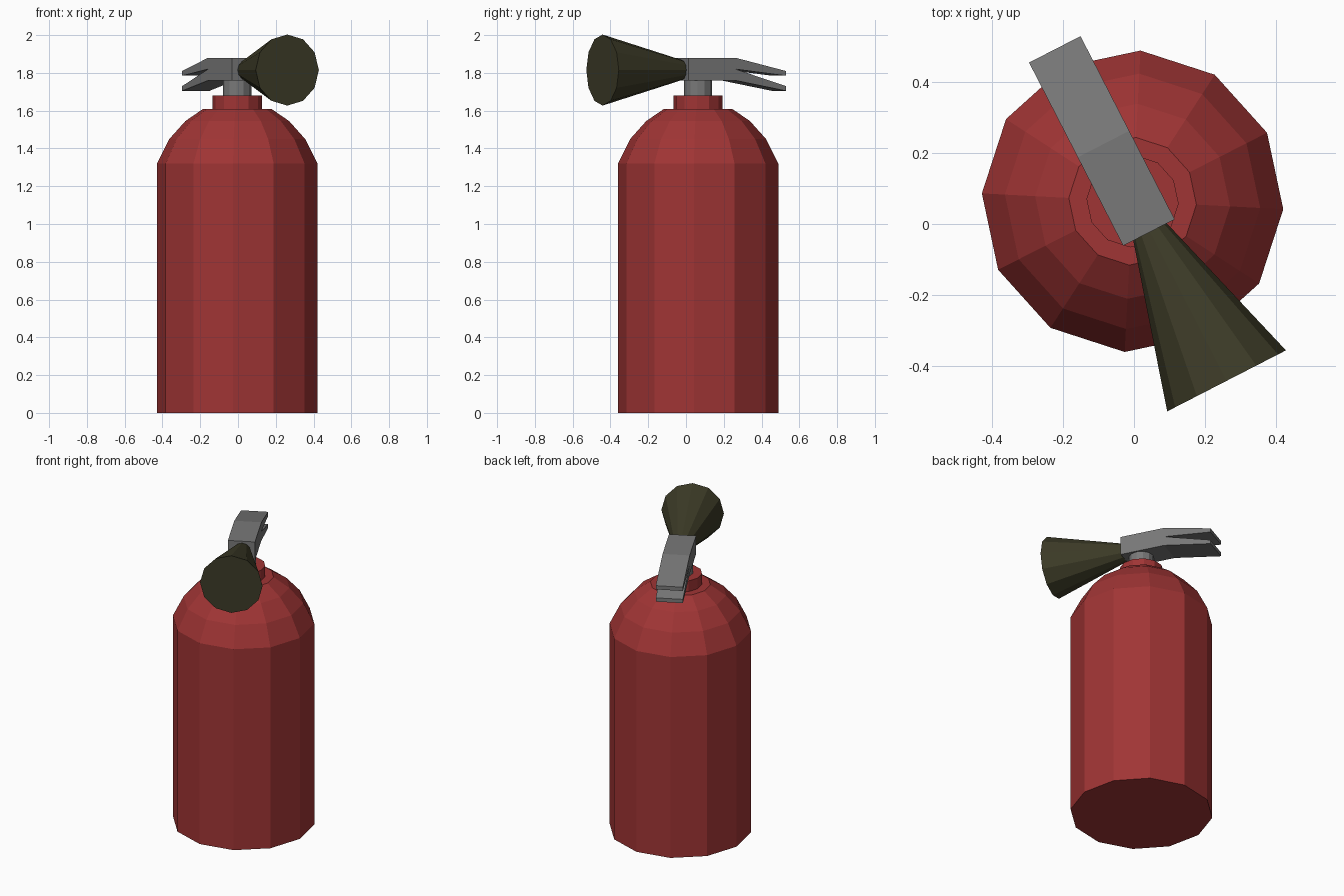
import bpy, bmesh, math
from mathutils import Matrix, Vector

cube = bpy.data.objects.get("Cube")
if cube:
    bpy.data.objects.remove(cube, do_unlink=True)


def material(name, colour):
    m = bpy.data.materials.new(name)
    m.use_nodes = True
    m.diffuse_color = (*colour, 1)
    m.node_tree.nodes["Principled BSDF"].inputs["Base Color"].default_value = (*colour, 1)
    return m


red = material("red paint", (0.35, 0.035, 0.035))
grey = material("grey metal", (0.19, 0.19, 0.19))
olive = material("dark olive rubber", (0.045, 0.043, 0.02))


def finish(name, bm, mat, matrix):
    bmesh.ops.recalc_face_normals(bm, faces=bm.faces)
    me = bpy.data.meshes.new(name)
    bm.to_mesh(me)
    bm.free()
    me.materials.append(mat)
    ob = bpy.data.objects.new(name, me)
    ob.matrix_world = matrix
    bpy.context.collection.objects.link(ob)
    return ob


def lathe(name, profile, mat, matrix, sides=12):
    """Capped flat-sided solid from (radius, height) rings."""
    bm = bmesh.new()
    rings = []
    for r, z in profile:
        angles = [math.tau * i / sides for i in range(sides)]
        rings.append([bm.verts.new((r * math.cos(a), r * math.sin(a), z)) for a in angles])
    for low, high in zip(rings, rings[1:]):
        for i in range(sides):
            j = (i + 1) % sides
            bm.faces.new((low[i], low[j], high[j], high[i]))
    bm.faces.new(rings[0])
    bm.faces.new(rings[-1])
    return finish(name, bm, mat, matrix)


def extrude_side(name, outline, width, mat, matrix):
    """Solid from a side outline of (along, height) points."""
    bm = bmesh.new()
    face = bm.faces.new([bm.verts.new((-width / 2, y, z)) for y, z in outline])
    out = bmesh.ops.extrude_face_region(bm, geom=[face])
    verts = [v for v in out["geom"] if isinstance(v, bmesh.types.BMVert)]
    bmesh.ops.translate(bm, verts=verts, vec=(width, 0, 0))
    return finish(name, bm, mat, matrix)


# Tank, neck and valve share one upright axis
axis = Matrix.Translation((-0.004, 0.064, 0)) @ Matrix.Rotation(math.radians(-3), 4, "Z")
lathe("tank", [(0.425, 0), (0.425, 1.32), (0.36, 1.45), (0.275, 1.545), (0.18, 1.61)], red, axis)
lathe("neck_ring", [(0.13, 1.6), (0.13, 1.68)], red, axis)
lathe("valve_stem", [(0.075, 1.67), (0.075, 1.77)], grey, axis)

# Forked handle: upper and lower levers joined at a block
turn = Matrix.Rotation(math.radians(27.2), 4, "Z")
front_end = Matrix.Translation((0.042, -0.024, 0)) @ turn
extrude_side("forked_handle", [
    (0, 1.76), (0, 1.88), (0.28, 1.88), (0.58, 1.81), (0.58, 1.785),
    (0.28, 1.82), (0.58, 1.73), (0.58, 1.705), (0.28, 1.76)], 0.163, grey, front_end)

# Discharge horn pointing away from the handle
horn_frame = Matrix.Translation((0.045, -0.022, 1.815)) @ turn @ Matrix.Rotation(math.pi / 2, 4, "X")
lathe("discharge_horn", [(0.053, 0), (0.188, 0.472)], olive, horn_frame)
